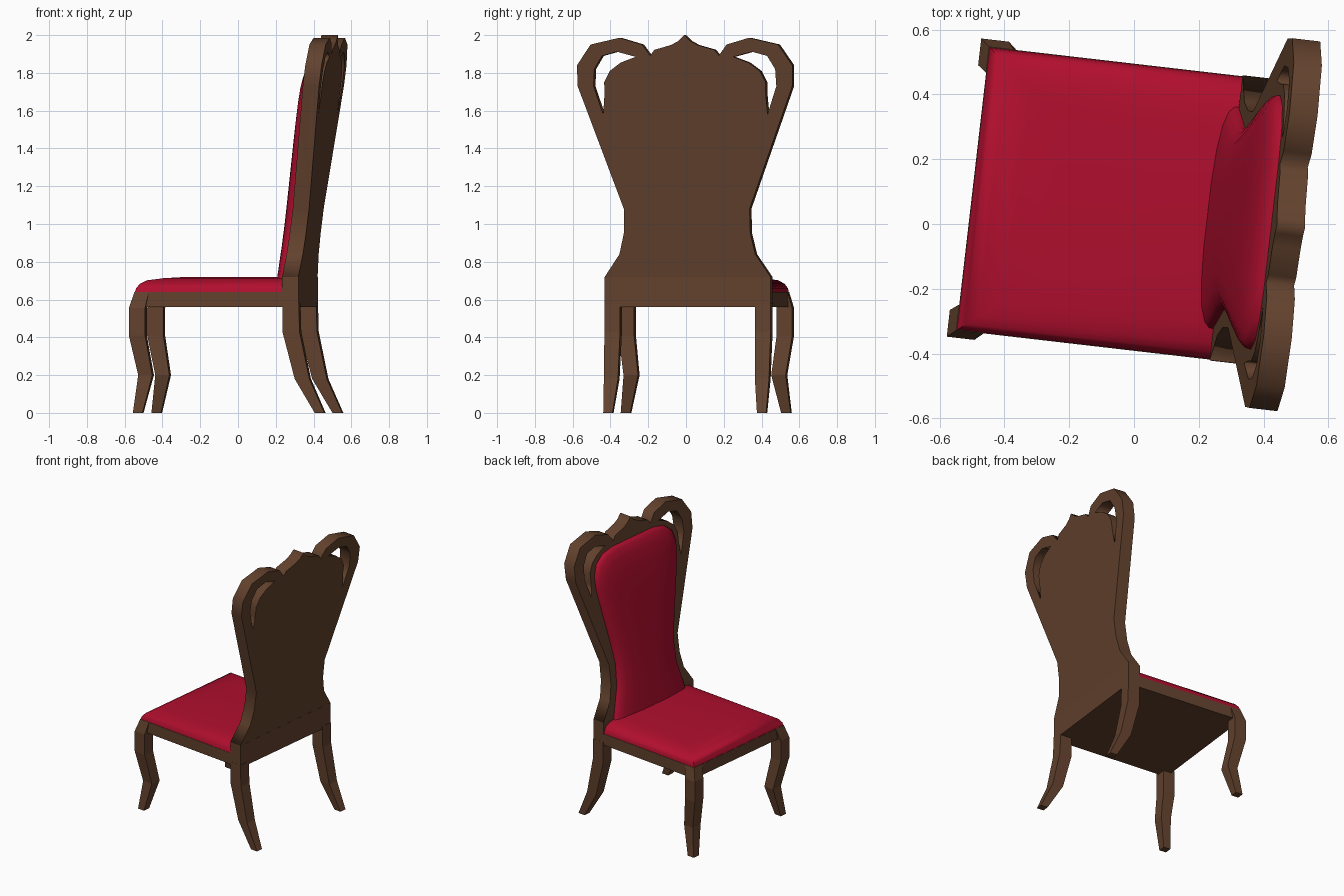
import bpy, bmesh, math
from mathutils import Matrix

if "Cube" in bpy.data.objects:
    bpy.data.objects.remove(bpy.data.objects["Cube"])

# Chair is built facing -x, then turned slightly about z
PLACE = Matrix.Translation((0.006, 0.051, 0)) @ Matrix.Rotation(math.radians(-6.6), 4, 'Z')


def material(name, rgb):
    m = bpy.data.materials.new(name)
    m.diffuse_color = (*rgb, 1)
    m.use_nodes = True
    m.node_tree.nodes["Principled BSDF"].inputs["Base Color"].default_value = m.diffuse_color
    return m


WOOD = material("brown wood", (0.122, 0.053, 0.026))
RED = material("red fabric", (0.434, 0.0045, 0.027))


def finish(bm, name, mat, smooth=None):
    bmesh.ops.remove_doubles(bm, verts=bm.verts, dist=1e-5)
    bmesh.ops.recalc_face_normals(bm, faces=bm.faces)
    me = bpy.data.meshes.new(name)
    bm.to_mesh(me)
    bm.free()
    me.materials.append(mat)
    ob = bpy.data.objects.new(name, me)
    bpy.context.collection.objects.link(ob)
    ob.matrix_world = PLACE
    if smooth:
        bpy.ops.object.select_all(action='DESELECT')
        ob.select_set(True)
        bpy.context.view_layer.objects.active = ob
        bpy.ops.object.shade_smooth_by_angle(angle=math.radians(smooth))
    return ob


def loft(name, rings, mat, smooth=None):
    bm = bmesh.new()
    vs = [[bm.verts.new(p) for p in r] for r in rings]
    n = len(vs[0])
    for a, b in zip(vs, vs[1:]):
        for i in range(n):
            j = (i + 1) % n
            bm.faces.new((a[i], a[j], b[j], b[i]))
    bm.faces.new(vs[0])
    bm.faces.new(vs[-1])
    return finish(bm, name, mat, smooth)


def rect(x0, x1, y0, y1, z):
    return [(x0, y0, z), (x1, y0, z), (x1, y1, z), (x0, y1, z)]


def back_x(z):
    # front plane of the leaning back
    return 0.28 + (z - 0.72) * 0.124


# Seat frame and back rail
loft("seat_frame", [rect(-0.507, 0.30, -0.44, 0.44, z) for z in (0.56, 0.64)], WOOD)
loft("back_rail", [rect(0.28, 0.368, -0.442, 0.442, z) for z in (0.56, 0.72)], WOOD)

# Curved legs: x0, x1, inner y, outer y, z
FRONT = [(-0.507, -0.43, 0.36, 0.44, 0.64), (-0.534, -0.448, 0.38, 0.463, 0.555),
         (-0.534, -0.448, 0.38, 0.463, 0.41), (-0.488, -0.413, 0.355, 0.432, 0.20),
         (-0.514, -0.463, 0.402, 0.453, 0.0)]
REAR = [(0.282, 0.369, 0.36, 0.443, 0.58), (0.282, 0.373, 0.36, 0.443, 0.43),
        (0.347, 0.425, 0.365, 0.44, 0.18), (0.453, 0.505, 0.385, 0.434, 0.0)]
for side, s in (("left", 1), ("right", -1)):
    for kind, path in (("front", FRONT), ("rear", REAR)):
        loft(f"{kind}_leg_{side}",
             [rect(a, b, s * c, s * d, z) for a, b, c, d, z in path], WOOD)

# Back panel with scrolled ears, cut by two openings
OUTLINE = [(0.442, 0.72), (0.362, 0.84), (0.337, 0.95), (0.335, 1.08), (0.572, 1.73),
           (0.574, 1.84), (0.50, 1.95), (0.345, 1.986), (0.225, 1.95), (0.183, 1.892),
           (0.16, 1.922), (0.07, 1.948), (0.03, 1.97)]
HOLE = [(0.438, 1.58), (0.487, 1.73), (0.482, 1.82), (0.44, 1.89), (0.36, 1.912),
        (0.26, 1.885), (0.34, 1.855), (0.40, 1.81), (0.43, 1.75), (0.43, 1.68)]
mirror = lambda pts: [(-a, b) for a, b in pts]
cu = bpy.data.curves.new("back_profile", 'CURVE')
cu.dimensions = '2D'
cu.fill_mode = 'BOTH'
cu.extrude = 0.5
for pts in (OUTLINE + [(0, 2.0)] + mirror(OUTLINE)[::-1], HOLE, mirror(HOLE)):
    sp = cu.splines.new('POLY')
    sp.points.add(len(pts) - 1)
    for p, (a, b) in zip(sp.points, pts):
        p.co = (a, b, 0, 1)
    sp.use_cyclic_u = True
tmp = bpy.data.objects.new("back_profile", cu)
bpy.context.collection.objects.link(tmp)
dg = bpy.context.evaluated_depsgraph_get()
me = bpy.data.meshes.new_from_object(tmp.evaluated_get(dg))
bm = bmesh.new()
bm.from_mesh(me)
for v in bm.verts:
    y, z, t = v.co
    v.co = (back_x(z) + (t + 0.5) * 0.087, y, z)
bpy.data.objects.remove(tmp)
bpy.data.meshes.remove(me)
finish(bm, "back_panel", WOOD)

# Seat cushion: front inset, side inset, height
SEAT = [(0, 0, 0.64), (0.006, 0.004, 0.66), (0.025, 0.02, 0.684), (0.06, 0.05, 0.702),
        (0.14, 0.11, 0.713), (0.25, 0.19, 0.72)]
loft("seat_cushion", [rect(-0.505 + f, 0.285, -0.438 + s, 0.438 - s, z) for f, s, z in SEAT],
     RED, 50)

# Back cushion: half outline, swelling forward in rings
PAD = [(0.35, 0.69), (0.32, 0.80), (0.285, 0.92), (0.277, 1.07), (0.31, 1.25), (0.355, 1.45),
       (0.39, 1.62), (0.395, 1.71), (0.365, 1.79), (0.30, 1.84), (0.20, 1.86)]
SWELL = [(1.0, -0.01), (0.995, 0.012), (0.95, 0.028), (0.82, 0.043), (0.6, 0.053), (0.3, 0.058)]
loop = PAD + mirror(PAD)[::-1]
rings = []
for k, d in SWELL:
    ring = []
    for y, z in loop:
        zz = 0.69 + (z - 0.69) * (1 - (1 - k) * 0.35)
        ring.append((back_x(zz) - d, y * k, zz))
    rings.append(ring)
loft("back_cushion", rings, RED, 50)
